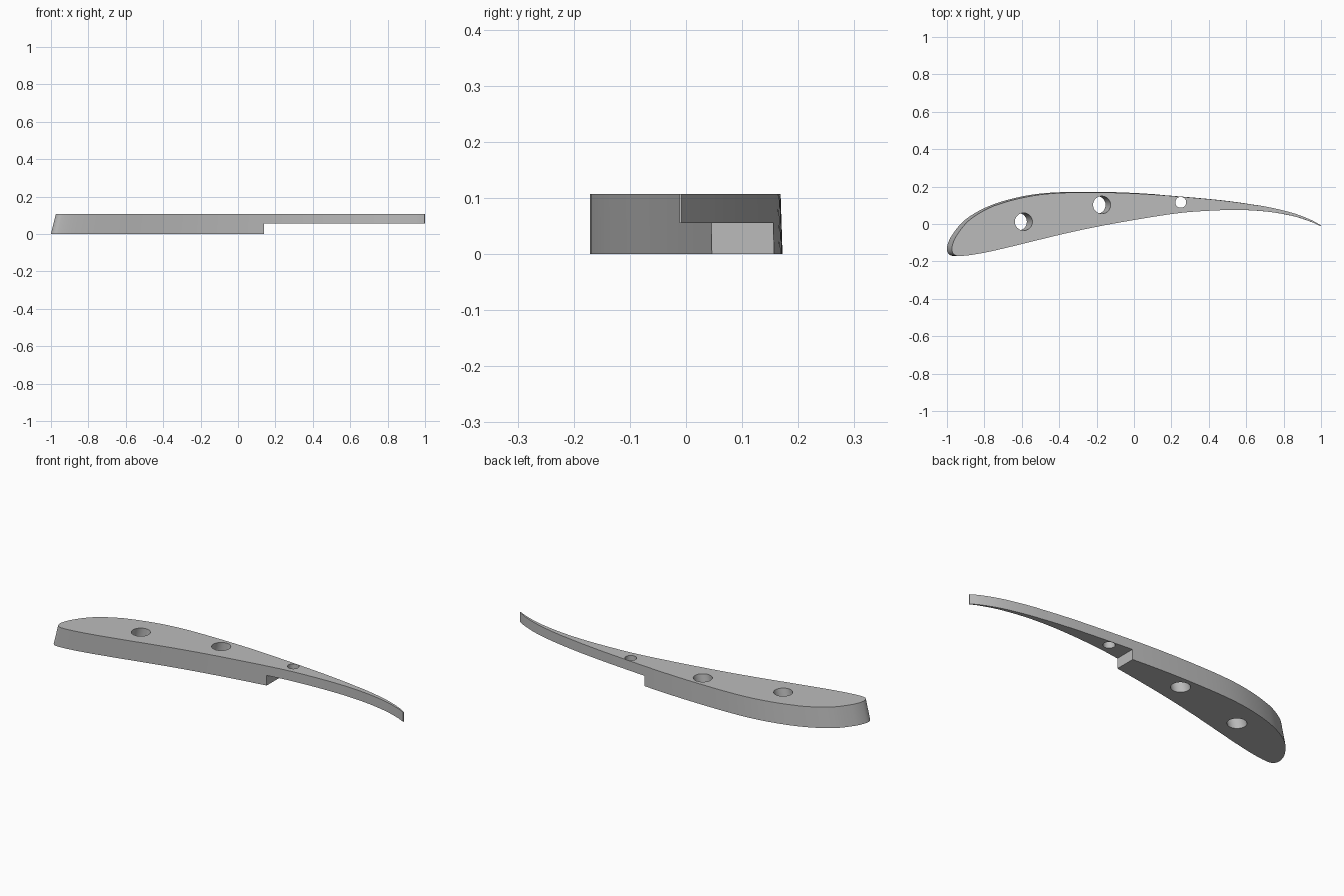
import bpy, bmesh
from mathutils import Vector, Matrix
from mathutils.geometry import interpolate_bezier

HEIGHT = 0.107    # full blade thickness
STEP_Z = 0.055    # underside of the thin tail
STEP_X = 0.14     # where the thin tail starts
LEAN = 0.0133     # nose leans back toward the top

if "Cube" in bpy.data.objects:
    bpy.data.objects.remove(bpy.data.objects["Cube"])

grey = bpy.data.materials.new("plain grey")
grey.use_nodes = True
colour = (0.5, 0.5, 0.5, 1)
grey.diffuse_color = colour
grey.node_tree.nodes["Principled BSDF"].inputs["Base Color"].default_value = colour

# Aerofoil outline: tail, back edge, rounded nose, front edge, tail
outline = [Vector(p) for p in [
    (1, -0.008), (0.95, 0.02), (0.85, 0.058), (0.7, 0.093), (0.5, 0.124), (0.25, 0.148),
    (0, 0.166), (-0.23, 0.172), (-0.45, 0.167), (-0.61, 0.145), (-0.77, 0.098),
    (-0.9, 0.025), (-0.972, -0.058), (-0.999, -0.12), (-0.994, -0.157),
    (-0.965, -0.171), (-0.85, -0.158), (-0.7, -0.126), (-0.4, -0.054), (-0.18, -0.008),
    (0.14, 0.046), (0.3, 0.065), (0.53, 0.075), (0.7, 0.067), (0.85, 0.042),
    (0.95, 0.01), (0.998, -0.012)]]


def smooth_path(points, steps=6):
    last = len(points) - 1
    tangents = [(points[min(i + 1, last)] - points[max(i - 1, 0)]).normalized()
                for i in range(last + 1)]
    path = []
    for i in range(last):
        a, b = points[i], points[i + 1]
        reach = (b - a).length / 3
        path += interpolate_bezier(a, a + tangents[i] * reach,
                                   b - tangents[i + 1] * reach, b, steps + 1)[:-1]
    return path + [points[last]]


def make_object(name, bm):
    bmesh.ops.recalc_face_normals(bm, faces=bm.faces)
    mesh = bpy.data.meshes.new(name)
    bm.to_mesh(mesh)
    bm.free()
    mesh.materials.append(grey)
    obj = bpy.data.objects.new(name, mesh)
    bpy.context.collection.objects.link(obj)
    return obj


# Blade body lofted from the lower outline to the slightly shorter upper one
bm = bmesh.new()
path = smooth_path(outline)
lower = [bm.verts.new((p.x, p.y, 0)) for p in path]
upper = [bm.verts.new((1 - (1 - p.x) * (1 - LEAN), p.y * (0.98 if p.y > 0.1 else 1), HEIGHT))
         for p in path]
bm.faces.new(lower)
bm.faces.new(upper)
for i in range(len(path)):
    j = (i + 1) % len(path)
    bm.faces.new((lower[i], lower[j], upper[j], upper[i]))
blade = make_object("blade", bm)


def cut(name, bm):
    cutter = make_object(name, bm)
    cutter.hide_render = True
    mod = blade.modifiers.new(name, "BOOLEAN")
    mod.operation = "DIFFERENCE"
    mod.solver = "EXACT"
    mod.object = cutter
    bpy.ops.object.modifier_apply(modifier=mod.name)
    bpy.data.objects.remove(cutter)


bpy.context.view_layer.objects.active = blade
blade.select_set(True)

# Step under the thin tail
bm = bmesh.new()
bmesh.ops.create_cube(bm, size=1, matrix=Matrix.Translation((STEP_X + 0.5, 0, STEP_Z - 0.5)))
cut("tail_step", bm)

# Through holes, leaning like the nose
for x, y, radius, shift in [(-0.59, 0.012, 0.047, 0.03),
                            (-0.172, 0.102, 0.047, 0.027),
                            (0.25, 0.116, 0.029, 0)]:
    bm = bmesh.new()
    bmesh.ops.create_cone(bm, cap_ends=True, segments=40, radius1=radius, radius2=radius,
                          depth=HEIGHT * 2, matrix=Matrix.Translation((x, y, HEIGHT / 2)))
    for v in bm.verts:
        v.co.x += shift * (v.co.z / HEIGHT - 1)
    cut("hole", bm)

bpy.ops.object.shade_smooth_by_angle(angle=0.5)
